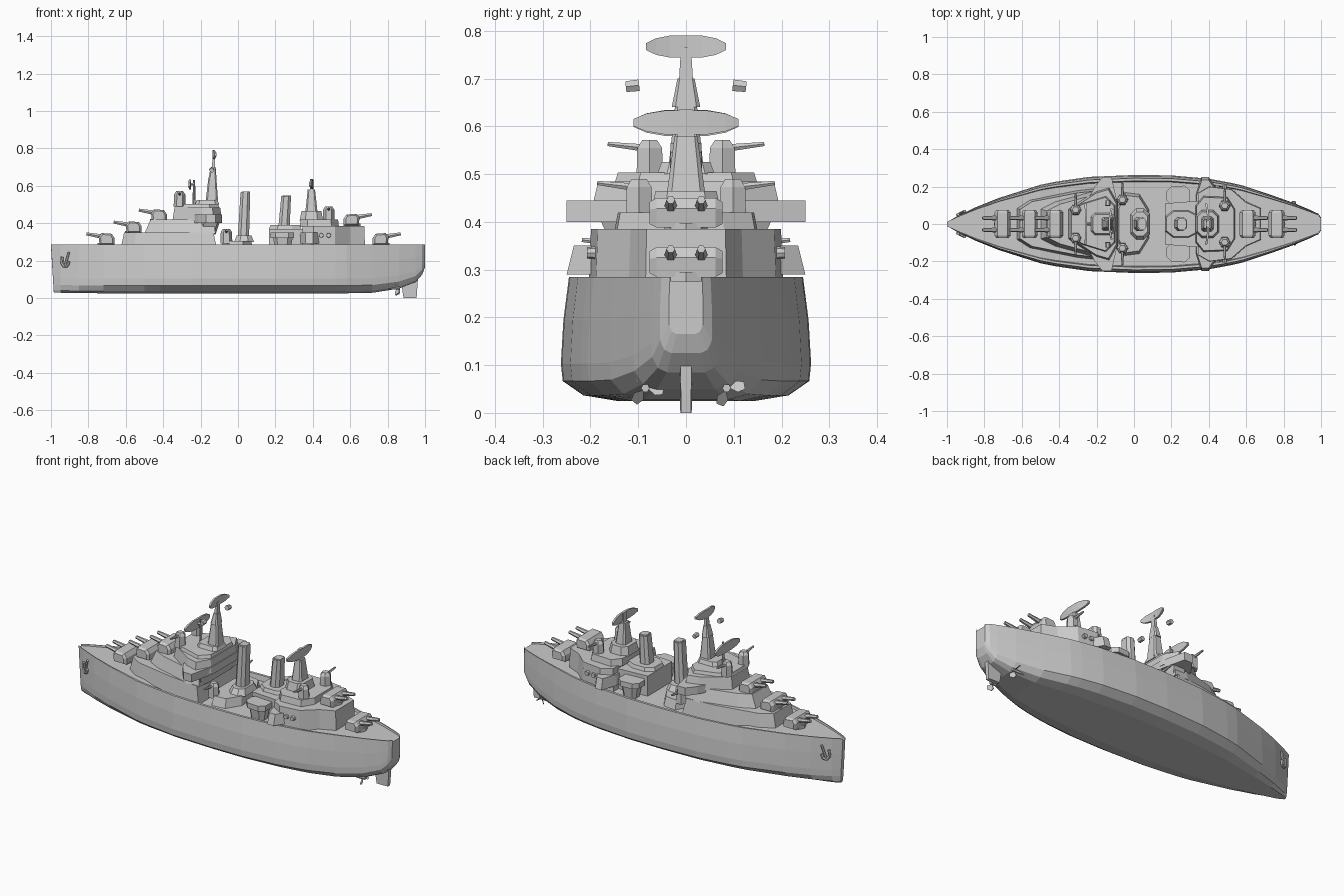
import bpy, bmesh, math
from mathutils import Vector, Matrix


def loft(name, rings):
    """Skin a list of equal-length closed rings and cap both ends."""
    bm = bmesh.new()
    vs = [[bm.verts.new(p) for p in r] for r in rings]
    n = len(rings[0])
    for a, b in zip(vs, vs[1:]):
        for i in range(n):
            j = (i + 1) % n
            bm.faces.new((a[i], a[j], b[j], b[i]))
    bm.faces.new(vs[0])
    bm.faces.new(vs[-1])
    bmesh.ops.recalc_face_normals(bm, faces=bm.faces)
    me = bpy.data.meshes.new(name)
    bm.to_mesh(me)
    bm.free()
    ob = bpy.data.objects.new(name, me)
    bpy.context.collection.objects.link(ob)
    return ob


def block(name, half, z0, z1, top=1.0, shift=0.0, yc=0.0):
    """Prism from half an outline mirrored across y, with tapered top."""
    o = half + [(x, -y) for x, y in reversed(half)]
    cx = (min(p[0] for p in o) + max(p[0] for p in o)) / 2
    return loft(name, [[(x, y + yc, z0) for x, y in o],
                       [(cx + (x - cx) * top + shift, y * top + yc, z1) for x, y in o]])


def rect(x0, x1, y, c=0.0):
    """Half outline of a box with chamfered corners."""
    if c == 0:
        return [(x0, y), (x1, y)]
    return [(x0, y - c), (x0 + c, y), (x1 - c, y), (x1, y - c)]


def rod(name, a, b, r0, r1, n=6):
    a, b = Vector(a), Vector(b)
    q = (b - a).to_track_quat('Z', 'Y')
    ring = lambda c, r: [c + q @ Vector((r * math.cos(t * math.tau / n), r * math.sin(t * math.tau / n), 0))
                         for t in range(n)]
    return loft(name, [ring(a, r0), ring(b, r1)])


# hull: station x, half beam, keel height, deck height
stations = [(-1, .012, .03, .275), (-.95, .04, .028, .275), (-.85, .088, .026, .275), (-.72, .14, .025, .275),
            (-.5, .21, .025, .275), (-.42, .226, .025, .262), (-.24, .252, .025, .255), (0, .262, .025, .255),
            (.2, .26, .025, .255), (.4, .242, .025, .258), (.52, .22, .025, .262), (.58, .206, .025, .275),
            (.72, .16, .028, .275), (.86, .11, .05, .275), (.95, .072, .085, .275), (.985, .055, .125, .275),
            (1, .036, .165, .275)]
section = [(.55, 0), (.82, .045), (.985, .16), (1, .3), (.98, .65), (.935, 1), (.88, 1)]
rings = []
for x, w, zb, zd in stations:
    half = []
    for f, t in section:
        z = zb + t * (.285 - zb)
        half.append((x + (.015 * (1 - t) if x == -1 else 0), f * w, z))
    half.append((x, .86 * w, zd))
    rings.append(half + [(a, -b, c) for a, b, c in reversed(half)])
loft("hull", rings)

# forward superstructure
block("forward_deckhouse", [(-.63, .085), (-.56, .13), (-.3, .18), (-.11, .2)], .25, .35, .92)
block("bridge_base", [(-.5, .08), (-.42, .12), (-.2, .18), (-.12, .18)], .345, .42, .88, .01)
block("bridge_wing", [(-.26, .1), (-.21, .2), (-.17, .25), (-.12, .25), (-.085, .1)], .40, .445)
block("bridge_wing_support", [(-.24, .1), (-.19, .15), (-.13, .15), (-.12, .1)], .34, .405, 1.2, .01)
block("bridge", [(-.35, .08), (-.29, .12), (-.2, .18), (-.13, .2), (-.085, .12)], .415, .485, .92)
block("bridge_roof", [(-.34, .07), (-.28, .11), (-.15, .15), (-.1, .1)], .48, .503, .95)
block("conning_house", rect(-.23, -.1, .06, .02), .5, .525, .85)

# main mast, radar and yard lights
block("main_mast", rect(-.175, -.105, .038, .01), .5, .645, .6, .003)
block("main_mast_head", rect(-.158, -.115, .03, .008), .64, .7, .6, .004)
block("main_mast_pole", rect(-.14, -.122, .015), .69, .765, .7, .002)
for s in (-1, 1):
    rod("yard_light", (-.14, s * .098, .686), (-.14, s * .126, .683), .014, .013)


def radar(name, x, z, w, h, bend):
    # curved dish with clipped ends
    rs = []
    for t in (-1, -.75, -.4, 0, .4, .75, 1):
        hh = h * (.3 if abs(t) == 1 else (.75 if abs(t) == .75 else 1))
        xx = x + bend * t * t
        rs.append([(xx - .005, t * w, z - hh), (xx + .006, t * w, z - hh),
                   (xx + .006, t * w, z + hh), (xx - .005, t * w, z + hh)])
    loft(name, rs)


radar("main_radar", -.132, .767, .084, .023, .012)
radar("forward_radar", -.256, .607, .11, .027, -.004)
rod("forward_radar_post", (-.235, 0, .49), (-.235, 0, .63), .008, .006)
rod("forward_radar_arm", (-.235, 0, .607), (-.256, 0, .607), .008, .008)

# funnels
block("forward_funnel_base", [(-.09, .09), (-.05, .17), (.03, .16), (.08, .08)], .25, .305, .9)
block("forward_funnel_step", rect(-.02, .085, .085, .03), .3, .335, .75)
block("aft_funnel_house", [(.165, .11), (.36, .125)], .25, .37)
block("aft_funnel_roof", [(.165, .04), (.21, .075), (.29, .075), (.34, .05)], .365, .39, .9)
for nm, x, z0, z1 in (("forward_funnel", .03, .29, .565), ("aft_funnel", .248, .37, .545)):
    f = block(nm, rect(x - .033, x + .028, .038, .016), z0, z1, .85, .012)
    block(nm + "_cap", rect(x - .012, x + .036, .026, .01), z1 - .005, z1 + .004, .9)

# aft superstructure
block("aft_deckhouse", [(.34, .17), (.4, .205), (.52, .19), (.6, .12), (.68, .085)], .25, .385, .97)
block("aft_wing", [(.33, .16), (.36, .25), (.4, .25), (.46, .16)], .29, .35, .94)
block("aft_control_deck", [(.33, .1), (.37, .15), (.5, .145), (.54, .08)], .38, .42, .95)
block("aft_control_house", rect(.33, .455, .075, .03), .415, .465, .85)
block("aft_mast", rect(.36, .425, .04, .01), .46, .58, .6, 0)
block("aft_mast_pole", rect(.384, .402, .018), .575, .635, .8)
radar("aft_radar", .397, .608, .11, .025, -.012)

# portholes on the aft deckhouse
for s in (-1, 1):
    for x in (.445, .485):
        rod("porthole", (x, s * .18, .335), (x, s * .207, .335), .014, .012, 8)


def turret(name, x, z, d):
    # faceted twin gun house facing d along x
    prof = [(-.045, 0), (-.045, .035), (-.03, .058), (.025, .062), (.04, .04), (.035, 0)]
    ys = [(-.076, .75), (-.062, 1), (.062, 1), (.076, .75)]
    loft(name, [[(x + d * px * f, y, z + .005 + (pz - .03) * f + .025) for px, pz in prof] for y, f in ys])
    rod(name + "_ring", (x, 0, z - .015), (x, 0, z + .01), .045, .045, 8)
    for s in (-1, 1):
        rod(name + "_barrel", (x + d * .02, s * .032, z + .043), (x + d * .105, s * .032, z + .058), .014, .009)


for i, (x, z, d) in enumerate([(-.705, .285, -1), (-.56, .348, -1), (-.425, .412, -1),
                               (.61, .388, 1), (.765, .285, 1)]):
    turret("turret_%d" % (i + 1), x, z, d)


def side_gun(x, y, z, h):
    # small mount with an outboard barrel
    s = 1 if y > 0 else -1
    rod("side_gun_base", (x, y, z - .015), (x, y, z + h * .75), .032, .03)
    rod("side_gun_top", (x, y, z + h * .75), (x, y, z + h), .03, .018)
    rod("side_gun_barrel", (x, y + s * .01, z + h * .75), (x, y + s * .088, z + h * .88), .009, .005)


for s in (-1, 1):
    side_gun(-.312, s * .076, .505, .066)
    side_gun(.485, s * .098, .42, .07)
    side_gun(-.062, s * .13, .305, .065)

# ship's boats beside the aft funnel
for s in (-1, 1):
    block("boat", [(.175, .025), (.2, .05), (.27, .055), (.3, .03)], .32, .35, 1.0, yc=s * .15)
    block("boat_keel", [(.2, .015), (.215, .03), (.26, .033), (.28, .015)], .255, .32, 1.3, yc=s * .15)

# rudder
loft("rudder", [[(.885, -.012, 0), (.955, -.01, 0), (.955, .01, 0), (.885, .012, 0)],
                [(.865, -.013, .13), (.965, -.013, .15), (.965, .013, .15), (.865, .013, .13)]])

# propellers and shafts
for s in (-1, 1):
    c = Vector((.85, s * .085, .052))
    rod("propeller_shaft", (.7, s * .085, .052), c + Vector((.015, 0, 0)), .009, .009)
    for k in range(3):
        a = k * math.tau / 3 + math.pi / 6 + .15 * s
        rot = Matrix.Rotation(a, 3, 'X')
        pts = [(-.003, 0, .005), (-.012, -.012, .022), (-.008, -.008, .038), (.008, .008, .038), (.012, .012, .022)]
        loft("propeller_blade", [[c + rot @ Vector((px + o, py, pz)) for px, py, pz in pts] for o in (0, .005)])

# bow anchors: shank and curved arms
for s in (-1, 1):
    at = lambda x, z: (x, s * (.04 + (x + .95) * .5 + .006), z)
    path = [(-.94, .22), (-.943, .185), (-.93, .166), (-.912, .172), (-.905, .195)]
    for a, b in zip(path, path[1:]):
        rod("anchor_arm", at(*a), at(*b), .008, .008)
    rod("anchor_shank", at(-.927, .168), at(-.905, .245), .007, .007)
